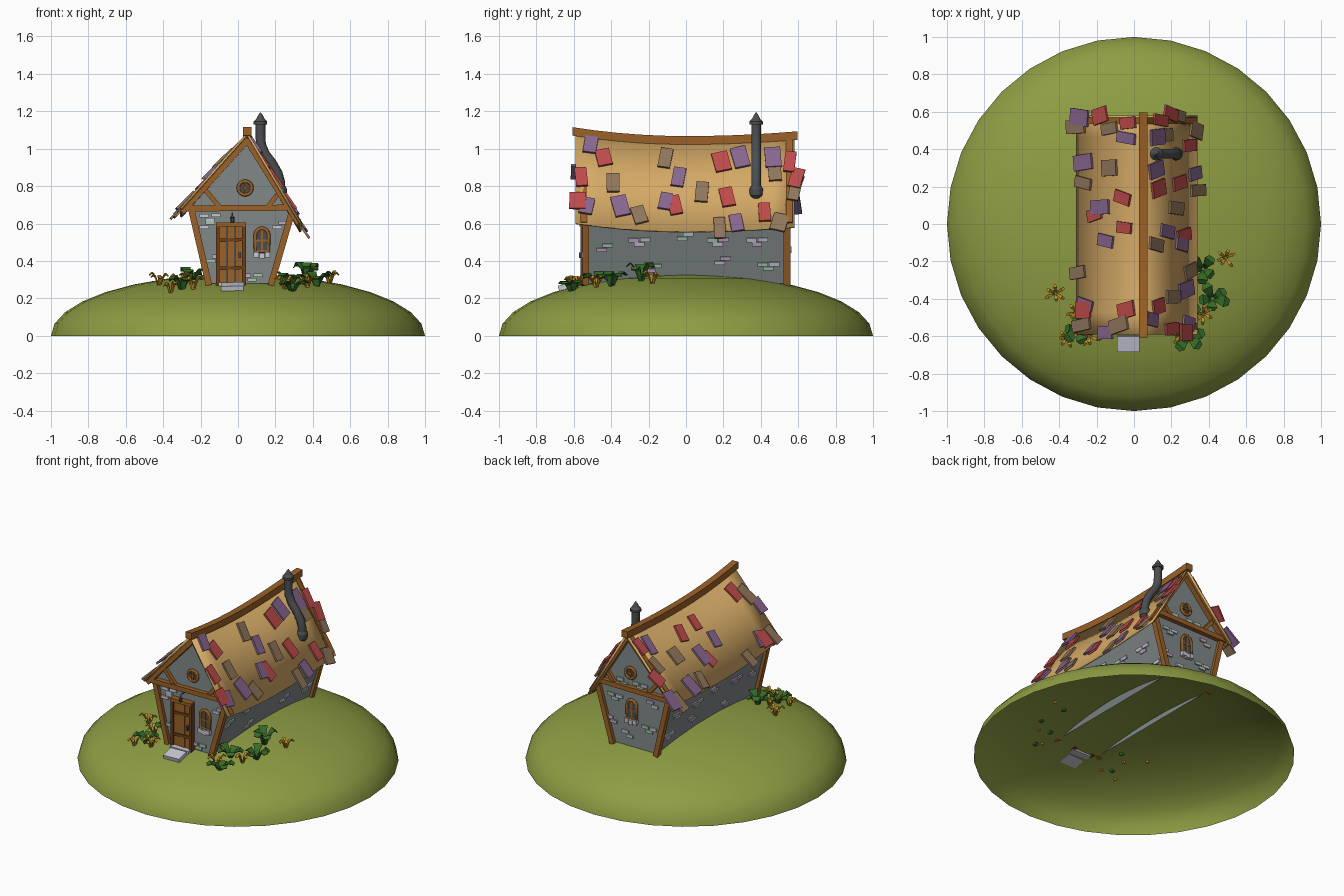
import bpy, bmesh, math, random
from mathutils import Matrix, Vector

if "Cube" in bpy.data.objects:
    bpy.data.objects.remove(bpy.data.objects["Cube"])
random.seed(4)
mats = {}
COL = dict(grass=(.55, .61, .27), wall=(.50, .53, .53), wood=(.60, .38, .17), dark=(.42, .26, .13),
           roof=(.83, .66, .40), P=(.53, .40, .56), R=(.74, .30, .30), B=(.56, .46, .36),
           metal=(.30, .31, .32), lav=(.74, .66, .78), mint=(.66, .77, .70), pale=(.78, .78, .83),
           leaf=(.22, .42, .17), gold=(.78, .58, .18))


def mat(c):
    if c not in mats:
        mats[c] = bpy.data.materials.new(c)
        mats[c].diffuse_color = tuple(v ** 2.2 for v in COL[c]) + (1,)
    return mats[c]


def mesh(name, verts, faces, col, smooth=False):
    me = bpy.data.meshes.new(name)
    me.from_pydata([tuple(v) for v in verts], [], faces)
    me.polygons.foreach_set("use_smooth", [smooth] * len(me.polygons))
    ob = bpy.data.objects.new(name, me)
    bpy.context.collection.objects.link(ob)
    me.materials.append(mat(col))
    return ob


def box(name, c, axes, size, col):
    """Box at c along three axes with full sizes."""
    a = [Vector(v).normalized() * s / 2 for v, s in zip(axes, size)]
    vs = [Vector(c) + a[0] * i + a[1] * j + a[2] * k for i in (-1, 1) for j in (-1, 1) for k in (-1, 1)]
    fs = [(0, 1, 3, 2), (4, 6, 7, 5), (0, 4, 5, 1), (2, 3, 7, 6), (0, 2, 6, 4), (1, 5, 7, 3)]
    if Vector(a[0]).cross(a[1]).dot(a[2]) < 0:
        fs = [f[::-1] for f in fs]
    return mesh(name, vs, fs, col)


XYZ = ((1, 0, 0), (0, 1, 0), (0, 0, 1))


def beam(name, p, q, y, w, d, col="wood"):
    """Timber in the xz plane at depth y."""
    u = Vector((q[0] - p[0], 0, q[1] - p[1]))
    c = ((p[0] + q[0]) / 2, y, (p[1] + q[1]) / 2)
    return box(name, c, (u.cross(Vector((0, 1, 0))), (0, 1, 0), u), (w, d, u.length), col)


def tube(name, pts, r, col, cyclic=False, sides=2):
    cu = bpy.data.curves.new(name, "CURVE")
    cu.dimensions, cu.bevel_depth, cu.bevel_resolution, cu.use_fill_caps = "3D", r, sides, True
    sp = cu.splines.new("POLY")
    sp.points.add(len(pts) - 1)
    for s, p in zip(sp.points, pts):
        s.co = (*p, 1)
    sp.use_cyclic_u = cyclic
    cu.materials.append(mat(col))
    ob = bpy.data.objects.new(name, cu)
    bpy.context.collection.objects.link(ob)


def lathe(name, x, y, prof, col, n=12):
    vs = [(x + r * math.cos(k * math.tau / n), y + r * math.sin(k * math.tau / n), z) for r, z in prof for k in range(n)]
    fs = [(i * n + k, i * n + (k + 1) % n, (i + 1) * n + (k + 1) % n, (i + 1) * n + k)
          for i in range(len(prof) - 1) for k in range(n)]
    return mesh(name, vs, fs, col)


def ground(x, y):
    return .33 * math.sqrt(max(0, 1 - x * x - y * y))


# Grass mound: open half ellipsoid
bm = bmesh.new()
bmesh.ops.create_uvsphere(bm, u_segments=32, v_segments=16, radius=1)
bmesh.ops.delete(bm, geom=[v for v in bm.verts if v.co.z < -.01], context="VERTS")
bmesh.ops.scale(bm, vec=(1, 1, .33), verts=bm.verts)
me = bpy.data.meshes.new("grass_mound")
bm.to_mesh(me)
me.materials.append(mat("grass"))
me.polygons.foreach_set("use_smooth", [True] * len(me.polygons))
bpy.context.collection.objects.link(bpy.data.objects.new("grass_mound", me))

# Flared walls, open at the bottom
sec = [(-.15, .28), (.175, .28), (.285, .63), (.05, 1.02), (-.25, .69)]
mesh("walls", [(x, y, z) for y in (-.53, .535) for x, z in sec],
     [(0, 1, 2, 3, 4), (9, 8, 7, 6, 5), (1, 6, 7, 2), (0, 4, 9, 5)], "wall")


# Sagging roof
def sag(y):
    return (.045 if y < 0 else .025) * (y / .59) ** 2


EAVE = {1: (.335, .555), -1: (-.305, .635)}


def roof(side, s, y):
    ex, ez = EAVE[side]
    return Vector((.05 + (ex - .05) * s, y, 1.035 + (ez - 1.035) * s + sag(y)))


ys = [-.59 + 1.17 * i / 10 for i in range(11)]
for side in (1, -1):
    vs = [roof(side, s, y) for y in ys for s in (0, .5, 1)]
    fs = [(i * 3 + j, i * 3 + j + 1, i * 3 + j + 4, i * 3 + j + 3)[::-side] for i in range(10) for j in (0, 1)]
    ob = mesh("roof_slope", vs, fs, "roof", True)
    m = ob.modifiers.new("thickness", "SOLIDIFY")
    m.thickness, m.offset = .012, 0
for a, b in zip(ys[:-1], ys[1:]):
    a, b = a * 1.03, b * 1.03
    p, q = Vector((.05, a, 1.045 + sag(a))), Vector((.05, b, 1.045 + sag(b)))
    box("ridge_beam", (p + q) / 2, ((1, 0, 0), q - p, (0, 0, 1)), (.045, (q - p).length, .045), "wood")

# Loose tiles: right slope as (y, height), left slope as (x, y)
right = {"P": [(-.51, .99), (-.53, .66), (-.35, .68), (-.04, .85), (-.11, .72), (.29, .95), (.27, .60), (.465, .94)],
         "R": [(-.44, .93), (-.56, .81), (-.58, .68), (-.06, .70), (.19, .93), (.22, .74), (.42, .65), (.555, .91), (.59, .82)],
         "B": [(-.39, .80), (-.25, .64), (-.11, .95), (.085, .77), (.18, .575), (.50, .59), (.475, .86), (.58, .75)]}
left = {"P": [(-.28, .57), (-.03, .46), (-.26, .33), (-.17, .09), (-.14, -.09), (-.14, -.58), (-.25, -.43)],
        "R": [(-.17, .58), (-.02, .54), (-.05, .14), (-.20, .05), (-.04, -.02), (-.26, -.46), (-.03, -.46)],
        "B": [(-.30, .52), (-.12, .51), (-.12, .30), (-.26, .22), (-.29, -.26), (-.27, -.54), (-.07, -.54)]}
tiles = [(1, (1.045 - z) / .48, y, c) for c in right for y, z in right[c]]
tiles += [(-1, (.05 - x) / .355, y, c) for c in left for x, y in left[c]]
for side, s, y, c in tiles:
    p = roof(side, s, y)
    d = (roof(side, 1, y) - roof(side, 0, y)).normalized()
    n = Vector((0, 1, 0)).cross(d) * side
    n = n if n.z > 0 else -n
    t = random.uniform(-.28, .28)
    u = d * math.cos(t) + Vector((0, 1, 0)) * math.sin(t) + n * .07
    w = n.cross(u)
    box("roof_tile", p + n * .017, (u, w, u.cross(w)),
        (random.uniform(.1, .135), random.uniform(.058, .09), .013), c)


def arch(x, z, w, h, y):
    pts = [(x - w, y, z)] + [(x - w * math.cos(a), y, z + h + w * 1.1 * math.sin(a))
                             for a in [math.pi * k / 8 for k in range(9)]]
    return pts + [(x + w, y, z)]


def arched_window(x, z, y, f):
    pts = arch(x, z, .036, .085, y)
    mesh("window_pane", [(a, y + f * .003, b) for a, _, b in pts], [tuple(range(len(pts)))[::f]], "metal")
    tube("window_frame", pts, .010, "wood", True)
    beam("window_bar", (x, z), (x, z + .12), y, .01, .014)
    beam("window_bar", (x - .035, z + .06), (x + .035, z + .06), y, .01, .014)
    for k in (-1, 0, 1):
        box("sill_brick", (x + k * .03, y + f * .005, z - .017 - .006 * (k == 0)), XYZ, (.028, .026, .03), "pale")


# Timber gables, front and back
for f, y in ((-1, -.535), (1, .54)):
    beam("corner_post", (-.155, .27), (-.255, .70), y, .034, .035)
    beam("corner_post", (.175, .27), (.285, .65), y, .034, .035)
    beam("tie_beam", (-.29, .68), (.275, .685), y + f * .008, .032, .035)
    beam("rafter", (-.30, .66), (.055, 1.05), y + f * .012, .032, .035)
    beam("rafter", (.325, .60), (.045, 1.05), y + f * .012, .032, .035)
    beam("gable_brace", (-.10, .69), (-.175, .78), y + f * .005, .025, .025)
    beam("gable_brace", (.16, .69), (.215, .76), y + f * .005, .025, .025)
    ring = [(.038 + .037 * math.cos(k * math.tau / 16), y + f * .008, .79 + .037 * math.sin(k * math.tau / 16)) for k in range(16)]
    mesh("round_pane", ring, [tuple(range(16))[::-f]], "metal")
    tube("round_frame", ring, .009, "wood", True)
    beam("round_bar", (.038, .755), (.038, .825), y + f * .012, .009, .01)
    beam("round_bar", (.003, .79), (.073, .79), y + f * .012, .009, .01)
arched_window(.128, .45, -.54, -1)
arched_window(.03, .48, .545, 1)

# Door with planks, straps, step and lamp
for k in range(3):
    box("door_plank", (-.081 + k * .043, -.54 - .003 * (k % 2), .435), XYZ, (.040, .025, .30), "wood")
beam("door_jamb", (-.108, .27), (-.108, .60), -.545, .02, .04, "dark")
beam("door_jamb", (.032, .27), (.032, .60), -.545, .02, .04, "dark")
beam("door_lintel", (-.118, .595), (.042, .595), -.547, .022, .045, "wood")
for z in (.36, .51):
    beam("door_strap", (-.1, z), (.022, z + .005), -.556, .018, .012, "dark")
box("door_handle", (.01, -.562, .43), XYZ, (.012, .02, .03), "metal")
box("door_step", (-.03, -.64, .262), ((1, 0, .03), (0, 1, .25), (0, -.25, 1)), (.12, .085, .028), "pale")
box("door_sill", (-.035, -.565, .275), XYZ, (.14, .05, .02), "pale")
tube("lamp_arm", [(-.03, -.53, .655), (-.03, -.575, .655), (-.03, -.58, .635)], .004, "metal")
lathe("lamp", -.03, -.58, [(.001, .605), (.010, .607), (.012, .63), (.014, .632), (.001, .645)], "metal", 6)

# Exposed bricks in small clusters
tint = ["lav", "mint", "pale"]


def bricks(places, make):
    for i, (a, z) in enumerate(places):
        for da, dz in ((0, 0), (.032, .024), (-.03, .022))[:2 + i % 2]:
            make(a + da, z + dz, tint[random.randrange(3)])


bricks([(-.18, .58), (-.15, .62), (.21, .58), (.075, .30), (-.145, .4)],
       lambda a, z, c: box("brick", (a, -.533, z), XYZ, (.05, .016, .02), c))
bricks([(-.14, .60), (.16, .58), (.05, .35), (-.10, .42), (.17, .42), (-.03, .70), (.09, .70)],
       lambda a, z, c: box("brick", (a, .538, z), XYZ, (.05, .016, .02), c))
for x0, k in ((.175, .314), (-.15, -.244)):
    ax = ((1, 0, -k), (0, 1, 0), (k, 0, 1))
    bricks([(-.45, .46), (-.25, .49), (-.19, .35), (.17, .49), (.18, .39), (.38, .49), (-.02, .52), (.44, .36)],
           lambda a, z, c: box("brick", (x0 + k * (z - .28), a, z), ax, (.016, .055, .021), c))

# Bent stove pipe
tube("stove_pipe", [(.226, .375, .75), (.226, .375, .82), (.212, .375, .87), (.18, .375, .925), (.145, .375, .97),
                    (.124, .375, 1.02), (.12, .375, 1.06), (.12, .375, 1.13)], .026, "metal", sides=3)
lathe("pipe_foot", .226, .375, [(.02, .735), (.034, .75), (.036, .785), (.028, .80)], "metal")
lathe("pipe_cap", .12, .375, [(.001, 1.13), (.036, 1.13), (.036, 1.145), (.022, 1.16), (.012, 1.18), (.001, 1.195)], "metal")


# Plants: arching leaf strips around a centre
def plant(x, y, n, length, width, height, col):
    z0, vs, fs, a0 = ground(x, y) - .01, [], [], random.random() * 6
    for i in range(n):
        a = a0 + math.tau * i / n + random.uniform(-.3, .3)
        o, t = Vector((math.cos(a), math.sin(a), 0)), Vector((-math.sin(a), math.cos(a), 0))
        k, b = random.uniform(.75, 1.15), len(vs)
        for r, h, w in ((.05, 0, .3), (.35, .7, .6), (.7, 1, 1), (1, .8, .55)):
            p = Vector((x, y, z0)) + o * r * length * k + Vector((0, 0, h * height * k))
            vs += [p - t * w * width / 2, p + t * w * width / 2]
        fs += [(b + j, b + j + 1, b + j + 3, b + j + 2)[::-1] for j in (0, 2, 4)]
    ob = mesh("green_plant" if col == "leaf" else "gold_plant", vs, fs, col)
    ob.modifiers.new("thickness", "SOLIDIFY").thickness = .005


for x, y, h in ((.37, -.24, .11), (.42, -.40, .08), (.29, -.61, .06), (-.30, -.57, .08), (-.25, -.42, .08), (.28, -.48, .07)):
    plant(x, y, 5, .085, .06, h, "leaf")
for x, y in ((.49, -.18), (.37, -.48), (.25, -.59), (-.42, -.37), (-.36, -.61), (-.31, -.47), (-.24, -.60)):
    plant(x, y, 6, .055, .02, .07, "gold")

for m in bpy.data.materials:
    if m.users and not m.is_grease_pencil:
        m.use_nodes = True
        m.node_tree.nodes["Principled BSDF"].inputs["Base Color"].default_value = m.diffuse_color
